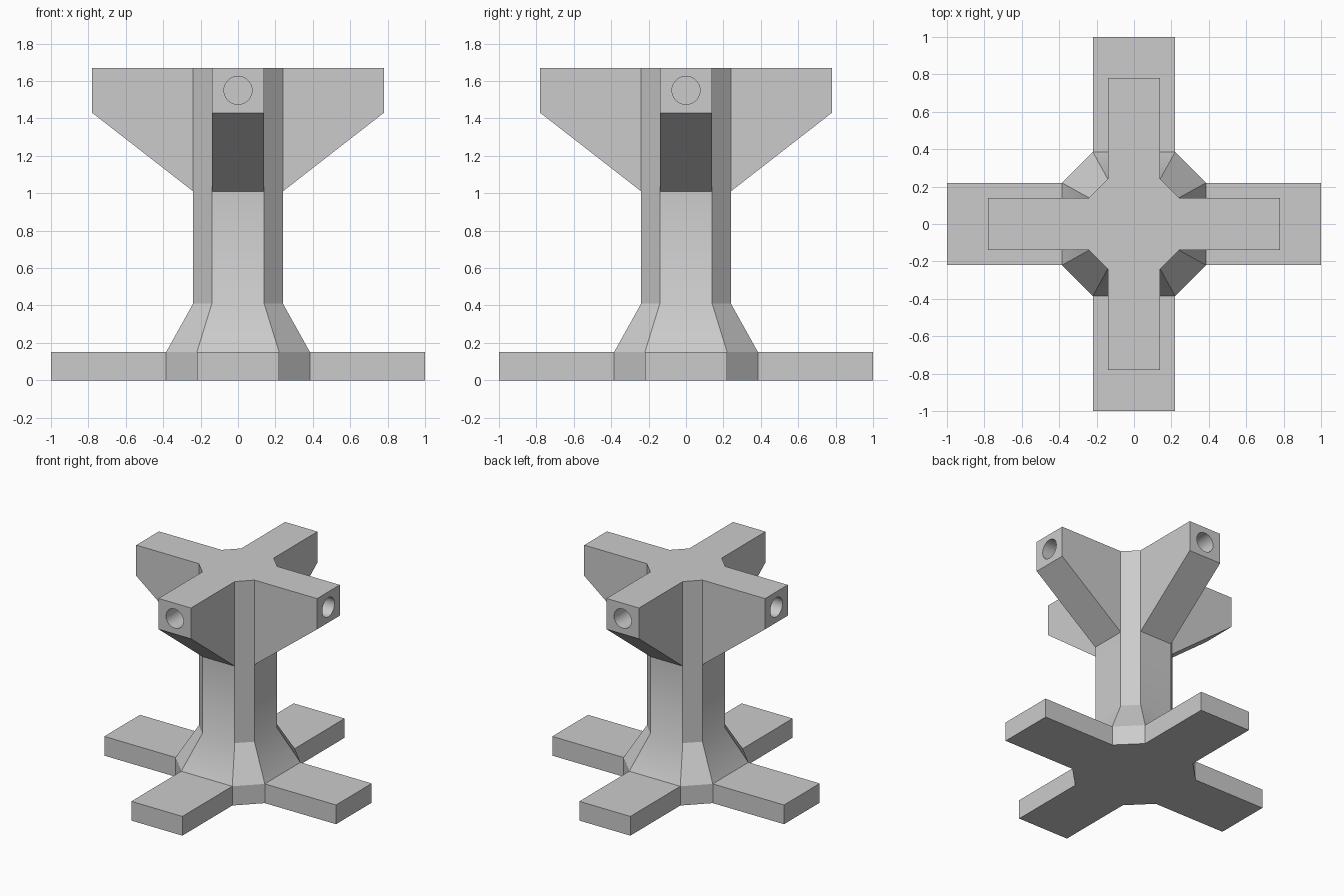
import bpy, bmesh
from math import pi, radians
from mathutils import Matrix, Vector

if "Cube" in bpy.data.objects:
    bpy.data.objects.remove(bpy.data.objects["Cube"], do_unlink=True)

TOP, BASE_TOP = 1.67, 0.15
QUARTERS = [Matrix.Rotation(k * pi / 2, 3, "Z") for k in range(4)]

grey = bpy.data.materials.new("plain grey")
grey.use_nodes = True
grey.diffuse_color = (0.6, 0.6, 0.6, 1)
grey.node_tree.nodes["Principled BSDF"].inputs["Base Color"].default_value = grey.diffuse_color


def octagon(bm, reach, half, z):
    """Ring with four wide sides on the axes and four chamfered corners."""
    return [bm.verts.new(q @ Vector((reach, s * half, z))) for q in QUARTERS for s in (-1, 1)]


def grow_arm(bm, face, q, reach, half, low, high):
    """Extrude an axis side of the column into an arm with the given end."""
    end = bmesh.ops.extrude_discrete_faces(bm, faces=[face])["faces"][0]
    middle = end.calc_center_median().z
    for v in end.verts:
        p = q.transposed() @ v.co
        side = half if p.y > 0 else -half
        v.co = q @ Vector((reach, side, high if p.z > middle else low))


# Column: foot block, flare, shaft and head, lofted between octagons
bm = bmesh.new()
sections = [(0.385, 0.22, 0), (0.385, 0.22, BASE_TOP), (0.24, 0.14, 0.41),
            (0.24, 0.14, 1.01), (0.24, 0.14, TOP)]
rings = [octagon(bm, *s) for s in sections]
bm.faces.new(reversed(rings[0]))
bm.faces.new(rings[-1])
sides = [[bm.faces.new((a[i], a[(i + 1) % 8], b[(i + 1) % 8], b[i])) for i in range(8)]
         for a, b in zip(rings, rings[1:])]

# Four flat feet and four braced top arms
for k, q in enumerate(QUARTERS):
    grow_arm(bm, sides[0][2 * k], q, 1.0, 0.22, 0, BASE_TOP)
    grow_arm(bm, sides[-1][2 * k], q, 0.78, 0.14, 1.43, TOP)

# Merge the flat top and bottom into single cross-shaped faces
bmesh.ops.dissolve_limit(bm, angle_limit=radians(1), verts=bm.verts, edges=bm.edges)
bmesh.ops.recalc_face_normals(bm, faces=bm.faces)
mesh = bpy.data.meshes.new("pedestal")
bm.to_mesh(mesh)
bm.free()
mesh.materials.append(grey)
pedestal = bpy.data.objects.new("pedestal", mesh)
bpy.context.collection.objects.link(pedestal)
bpy.context.view_layer.objects.active = pedestal
pedestal.select_set(True)

# Blind round socket in the end of each top arm
bm = bmesh.new()
for q in QUARTERS:
    place = (q.to_4x4() @ Matrix.Translation((0.63, 0, 1.55))
             @ Matrix.Rotation(pi / 2, 4, "Y"))
    bmesh.ops.create_cone(bm, cap_ends=True, segments=48, radius1=0.075,
                          radius2=0.075, depth=0.5, matrix=place)
cutter_mesh = bpy.data.meshes.new("socket_cutter")
bm.to_mesh(cutter_mesh)
bm.free()
cutter_mesh.materials.append(grey)
cutter = bpy.data.objects.new("socket_cutter", cutter_mesh)
cutter.hide_render = True
bpy.context.collection.objects.link(cutter)

sockets = pedestal.modifiers.new("sockets", "BOOLEAN")
sockets.operation = "DIFFERENCE"
sockets.solver = "EXACT"
sockets.object = cutter
bpy.ops.object.modifier_apply(modifier=sockets.name)
bpy.data.objects.remove(cutter, do_unlink=True)

# Round sockets and the gentle flare are smooth, all other edges stay crisp
bpy.ops.object.shade_smooth_by_angle(angle=radians(30))
